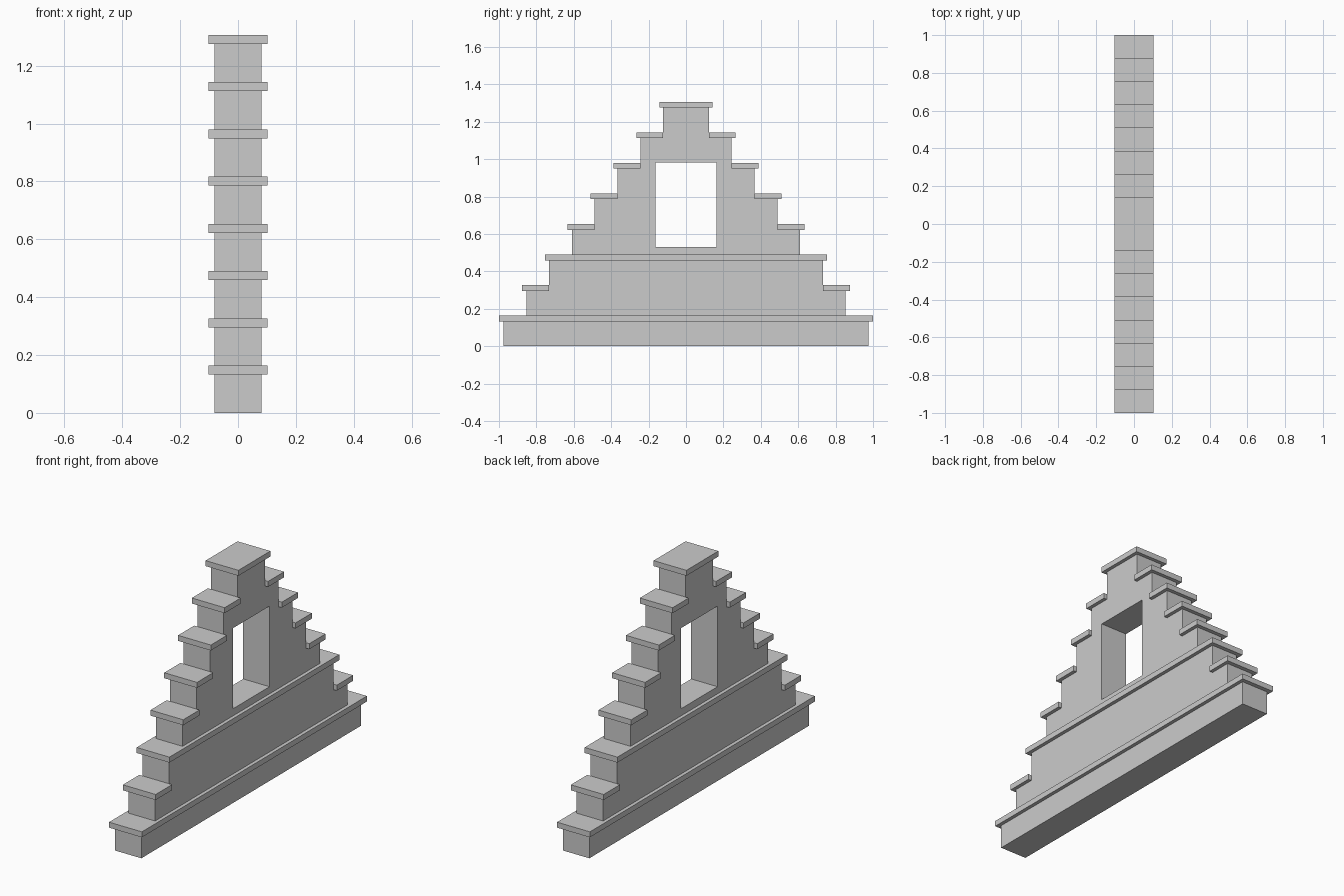
import bpy, bmesh

if "Cube" in bpy.data.objects:
    bpy.data.objects.remove(bpy.data.objects["Cube"])

TIERS = 8
RISE = 0.1633          # height of one step
CAP_T = 0.031          # coping thickness
STEP = 0.122           # width of one step
WALL_X, CAP_X = 0.082, 0.102
FULL_CAPS = (0, 2, TIERS - 1)   # copings that run right across the wall


def wall_half(k):
    return STEP * (TIERS - k)


def cap_half(k):
    return 0.142 + 0.12257 * (TIERS - 1 - k)


def finish(name, bm):
    bmesh.ops.recalc_face_normals(bm, faces=bm.faces)
    mesh = bpy.data.meshes.new(name)
    bm.to_mesh(mesh)
    bm.free()
    obj = bpy.data.objects.new(name, mesh)
    bpy.context.collection.objects.link(obj)
    return obj


def box(name, hx, y0, y1, z0, z1):
    bm = bmesh.new()
    bmesh.ops.create_cube(bm, size=1)
    for v in bm.verts:
        v.co = (v.co.x * 2 * hx,
                (y0 + y1) / 2 + v.co.y * (y1 - y0),
                (z0 + z1) / 2 + v.co.z * (z1 - z0))
    return finish(name, bm)


# Stepped wall: half outline mirrored, then extruded through its thickness
half = [(wall_half(0), 0)]
for k in range(TIERS):
    z = RISE * (k + 1) - CAP_T
    half.append((wall_half(k), z))
    if k < TIERS - 1:
        half.append((wall_half(k + 1), z))
outline = half + [(-y, z) for y, z in reversed(half)]
bm = bmesh.new()
face = bm.faces.new([bm.verts.new((-WALL_X, y, z)) for y, z in outline])
ext = bmesh.ops.extrude_face_region(bm, geom=[face])
bmesh.ops.translate(bm, vec=(2 * WALL_X, 0, 0),
                    verts=[g for g in ext["geom"] if isinstance(g, bmesh.types.BMVert)])
wall = finish("stepped_wall", bm)

# Window opening
cutter = box("window_cutter", 0.3, -0.163, 0.163, 0.53, 0.983)
cutter.hide_render = True
cutter.hide_viewport = True
cutter.display_type = 'WIRE'
cut = wall.modifiers.new("window", 'BOOLEAN')
cut.operation = 'DIFFERENCE'
cut.solver = 'EXACT'
cut.object = cutter

# Coping slabs: full ledges, or a pair ending against the next riser
for k in range(TIERS):
    top = RISE * (k + 1)
    if k in FULL_CAPS:
        box(f"coping_ledge_{k}", CAP_X, -cap_half(k), cap_half(k), top - CAP_T, top)
    else:
        inner = wall_half(k + 1)
        box(f"coping_right_{k}", CAP_X, inner, cap_half(k), top - CAP_T, top)
        box(f"coping_left_{k}", CAP_X, -cap_half(k), -inner, top - CAP_T, top)
